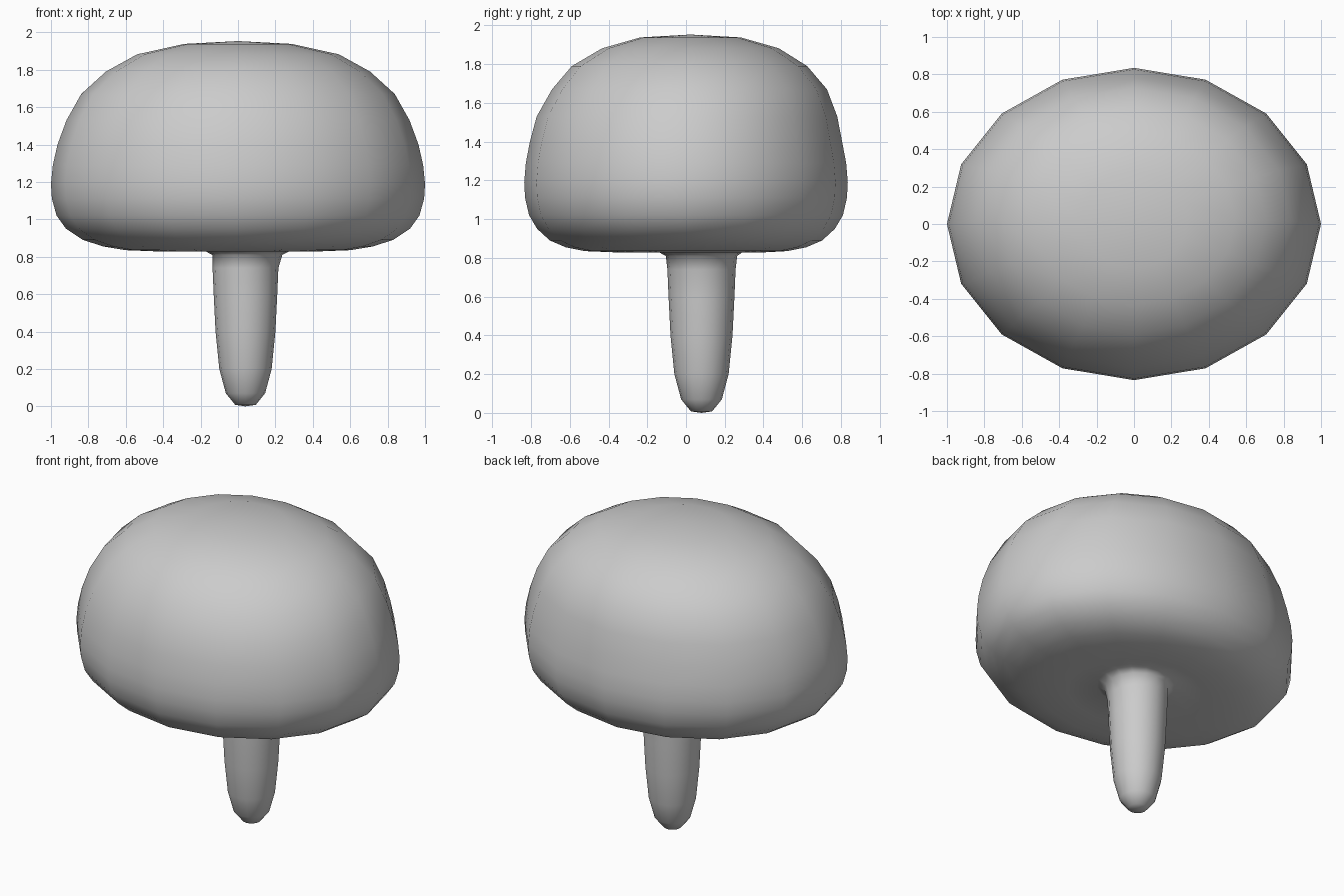
import bpy, bmesh
from math import cos, sin, pi

SIDES = 16

# Stem rings, bottom to top: (centre x, centre y, x radius, y radius, z)
stem = [(0.04, 0.08, r, r, z) for r, z in [
    (0.055, 0.008), (0.105, 0.07), (0.14, 0.2), (0.16, 0.4),
    (0.17, 0.6), (0.176, 0.74)]]
stem += [(0.05, 0.08, 0.187, 0.184, 0.81), (0.05, 0.075, 0.23, 0.22, 0.832)]

# Oval cap rings, from the underside over the rim to the crown
cap = [(0, cy, r, r * 0.835 + extra, z) for r, z, cy, extra in [
    (0.42, 0.828, 0.02, 0.02), (0.60, 0.835, 0.0, 0.02), (0.72, 0.855, 0.0, 0.02),
    (0.83, 0.89, 0.0, 0.01), (0.92, 0.95, 0.0, 0.0), (0.97, 1.02, 0.0, 0.0),
    (0.995, 1.11, 0.0, 0.0), (1.0, 1.19, 0.0, 0.0), (0.99, 1.29, 0.0, 0.0),
    (0.965, 1.40, 0.0, 0.0), (0.917, 1.53, 0.005, 0.01), (0.838, 1.67, 0.018, 0.01),
    (0.706, 1.79, 0.018, 0.018), (0.54, 1.882, 0.023, 0.005), (0.287, 1.938, 0.023, 0.02)]]

# Loft one continuous skin so the stem flares smoothly into the cap
bm = bmesh.new()
rings = []
for cx, cy, rx, ry, z in stem + cap:
    rings.append([bm.verts.new((cx + rx * cos(2 * pi * i / SIDES),
                                cy + ry * sin(2 * pi * i / SIDES), z))
                  for i in range(SIDES)])
for low, high in zip(rings, rings[1:]):
    for i in range(SIDES):
        j = (i + 1) % SIDES
        bm.faces.new((low[i], low[j], high[j], high[i]))

# Close the foot and the crown with fans
foot = bm.verts.new((0.04, 0.08, 0.0))
crown = bm.verts.new((0.0, 0.023, 1.953))
for i in range(SIDES):
    j = (i + 1) % SIDES
    bm.faces.new((foot, rings[0][j], rings[0][i]))
    bm.faces.new((crown, rings[-1][i], rings[-1][j]))
bmesh.ops.recalc_face_normals(bm, faces=bm.faces)
for f in bm.faces:
    f.smooth = True

mesh = bpy.data.meshes.new("mushroom")
bm.to_mesh(mesh)
bm.free()
bpy.context.collection.objects.link(bpy.data.objects.new("mushroom", mesh))
